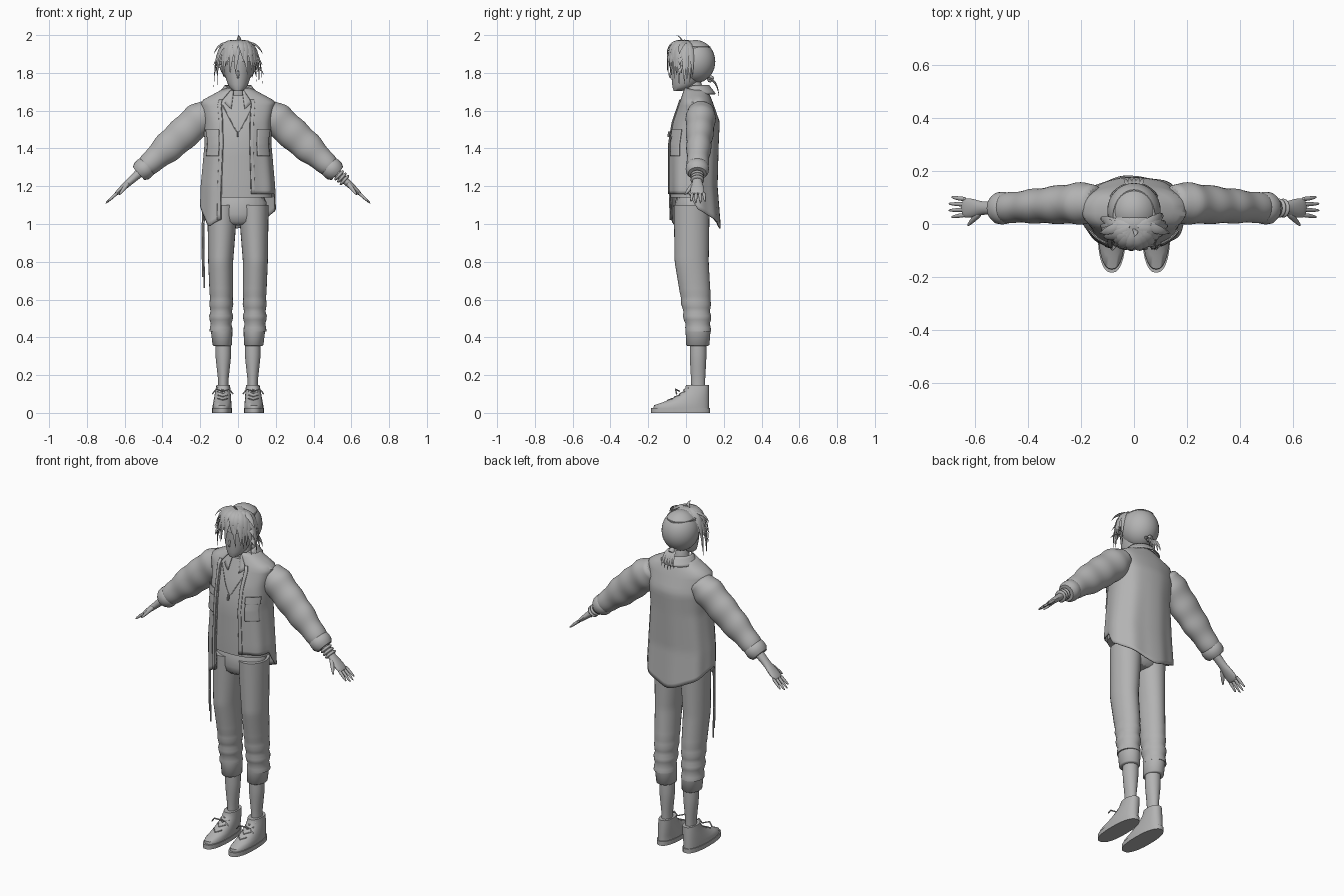
import bpy, bmesh, math, random
from mathutils import Vector

random.seed(4)
if "Cube" in bpy.data.objects:
    bpy.data.objects.remove(bpy.data.objects["Cube"], do_unlink=True)

clay = bpy.data.materials.new("plain_grey")
clay.use_nodes = True
grey = (0.45, 0.45, 0.45, 1)
clay.diffuse_color = grey
clay.node_tree.nodes["Principled BSDF"].inputs["Base Color"].default_value = grey
side_axis, depth_axis, up_axis = Vector((1, 0, 0)), Vector((0, 1, 0)), Vector((0, 0, 1))


def finish(name, bm, smooth_levels=0, thickness=0):
    bmesh.ops.recalc_face_normals(bm, faces=bm.faces)
    mesh = bpy.data.meshes.new(name)
    bm.to_mesh(mesh)
    bm.free()
    mesh.materials.append(clay)
    mesh.shade_smooth()
    mesh.set_sharp_from_angle(angle=math.radians(55))
    part = bpy.data.objects.new(name, mesh)
    bpy.context.collection.objects.link(part)
    if thickness:
        part.modifiers.new("thickness", "SOLIDIFY").thickness = thickness
    if smooth_levels:
        modifier = part.modifiers.new("smooth", "SUBSURF")
        modifier.levels = modifier.render_levels = smooth_levels


def squared(value, power):
    return math.copysign(abs(value) ** power, value)


def interpolate(table, position):
    """Values of a table at a position given by its first column."""
    if position <= table[0][0]:
        return table[0][1:]
    for low, high in zip(table, table[1:]):
        if position <= high[0]:
            blend = (position - low[0]) / (high[0] - low[0])
            return [a + (b - a) * blend for a, b in zip(low[1:], high[1:])]
    return table[-1][1:]


def steps(start, end, count):
    return [start + (end - start) * k / count for k in range(count + 1)]


def loft(bm, rings, sides=18, power=1):
    """Skin (centre, first axis, second axis) rings and cap both ends."""
    angles = [math.tau * k / sides for k in range(sides)]
    rows = [[bm.verts.new(centre + first * squared(math.cos(a), power)
                          + second * squared(math.sin(a), power)) for a in angles]
            for centre, first, second in rings]
    for lower, upper in zip(rows, rows[1:]):
        for k in range(sides):
            after = (k + 1) % sides
            bm.faces.new((lower[k], lower[after], upper[after], upper[k]))
    bm.faces.new(rows[0])
    bm.faces.new(rows[-1])


def stack(name, rows, mirror=1, smooth_levels=0, power=1, sides=28):
    """Upright body from rows of z, x, y, half width, half depth."""
    bm = bmesh.new()
    loft(bm, [(Vector((mirror * x, y, z)), side_axis * width, depth_axis * depth)
              for z, x, y, width, depth in rows], sides, power)
    finish(name, bm, smooth_levels)


def tube(bm, points, sizes, hint=depth_axis, sides=12):
    """Tube along points, sized along the hint axis and across it."""
    points = [Vector(p) for p in points]
    rings = []
    for i, (point, (along, across)) in enumerate(zip(points, sizes)):
        tangent = (points[min(i + 1, len(points) - 1)] - points[max(i - 1, 0)]).normalized()
        first = (hint - tangent * hint.dot(tangent)).normalized()
        rings.append((point, first * along, tangent.cross(first) * across))
    loft(bm, rings, sides)


def cord(bm, points, radius):
    tube(bm, points, [(radius, radius)] * len(points), Vector((0.3, 1, 0.2)), 6)


def lock(bm, root, bend, tip, width):
    """Tapered flat strand of hair on a quadratic curve."""
    root, bend, tip = Vector(root), Vector(bend), Vector(tip)
    spans = steps(0, 1, 6)
    points = [root * (1 - t) ** 2 + bend * 2 * t * (1 - t) + tip * t * t for t in spans]
    sizes = [(width * (1.03 - t * t), width * (1.03 - t) / 3) for t in spans]
    across = (tip - root).cross(bend - Vector((0, 0.02, 1.86)))
    tube(bm, points, sizes, across, 8)


def sheet(name, surface, columns, rows, thickness):
    bm = bmesh.new()
    grid = [[bm.verts.new(surface(i / columns, j / rows)) for i in range(columns + 1)]
            for j in range(rows + 1)]
    for lower, upper in zip(grid, grid[1:]):
        for i in range(columns):
            bm.faces.new((lower[i], lower[i + 1], upper[i + 1], upper[i]))
    finish(name, bm, 0, thickness)


# Torso: z, half width, front y, back y
torso = [(1, 0.2, -0.09, 0.18), (1.2, 0.195, -0.095, 0.165), (1.42, 0.176, -0.095, 0.172),
         (1.54, 0.18, -0.075, 0.178), (1.65, 0.198, -0.035, 0.14), (1.72, 0.07, -0.01, 0.11)]
# Shirt hem height by angle, counted from the front towards the left
hem = [(0, 1.16), (84, 1.16), (95, 1.08), (180, 0.975), (275, 1.1), (312, 0.985), (340, 1.03)]


def torso_point(angle, z, grow=0):
    width, front, back = interpolate(torso, z)
    sine, cosine = math.sin(math.radians(angle)), math.cos(math.radians(angle))
    return Vector(((width + grow) * squared(sine, 0.85),
                   (front + back) / 2 - ((back - front) / 2 + grow) * squared(cosine, 0.85), z))


def torso_patch(name, first_angle, last_angle, bottom, top, grow):
    sheet(name, lambda u, v: torso_point(first_angle + (last_angle - first_angle) * u,
                                         bottom + (top - bottom) * v, grow), 8, 20, 0.005)


def shirt(u, v):
    angle = 17 + 320 * u
    bottom = interpolate(hem, angle)[0]
    fold = (1 - v) * math.sin(angle / 7) / 250
    return torso_point(angle, bottom + (torso[-1][0] - bottom) * v, fold)


def collar(u, v):
    angle = math.radians(20 + 320 * u)
    drop = max(0, math.cos(angle)) ** 2
    radius = 0.07 + 0.035 * v
    return Vector((radius * math.sin(angle), 0.053 - radius * math.cos(angle),
                   1.735 - 0.035 * drop - v * (0.045 + 0.055 * drop)))


sheet("open_shirt", shirt, 72, 30, 0.006)
sheet("shirt_collar", collar, 36, 4, 0.006)
torso_patch("left_placket", 17, 23, 1.16, 1.66, 0.006)
torso_patch("right_placket", 331, 337, 1.02, 1.66, 0.006)
for side, angle in (("left", 30), ("right", 298)):
    torso_patch(side + "_pocket", angle, angle + 32, 1.36, 1.49, 0.006)
    torso_patch(side + "_pocket_flap", angle - 1, angle + 33, 1.46, 1.5, 0.01)

# Undershirt just inside the shirt
rows = []
for z in steps(1.14, 1.68, 10):
    width, front, back = interpolate(torso, z)
    rows.append((z, 0, (front + back) / 2, width - 0.014, (back - front) / 2 - 0.009))
stack("undershirt", rows, power=0.85, sides=32)

# Trousers, tapering to creased shins
stack("trouser_hips", [(0.99, 0, 0.03, 0.1, 0.075), (1.03, 0, 0.03, 0.156, 0.093),
                       (1.2, 0, 0.035, 0.162, 0.097)], smooth_levels=1)
leg = [(0.43, 0.09, 0.065, 0.058, 0.065), (0.62, 0.088, 0.05, 0.062, 0.08),
       (0.8, 0.092, 0.03, 0.066, 0.09), (1.1, 0.082, 0.03, 0.08, 0.095)]
trouser_rows = []
for z in steps(0.43, 1.1, 32):
    x, y, width, depth = interpolate(leg, z)
    crease = 0.005 * math.sin(z * 90) * max(0, 1 - abs(z - 0.5) * 6)
    trouser_rows.append((z, x, y, width + crease, depth + crease))
cuff_rows = [(0.355, 0.083, 0.062, 0.045, 0.055), (0.36, 0.083, 0.062, 0.052, 0.062),
             (0.44, 0.087, 0.064, 0.057, 0.066)]
calf_rows = []
for z in steps(0.1, 0.4, 10):
    muscle = 0.014 * min(1, max(0, (z - 0.17) * 8))
    calf_rows.append((z, 0.078, 0.064, 0.027 + muscle, 0.037 + muscle / 2))

# Shoe upper: the heel stays put while the front climbs back to the ankle
sole_rows = [(z, 0.084, -0.028, 0.053, 0.156) for z in (0, 0.025)]
shoe_rows = [(0.025, 0.084, -0.025, 0.05, 0.147)]
for t in steps(0, 1, 7):
    heel, front = 0.122, -0.17 * (1 - t) ** 2
    shoe_rows.append((0.04 + 0.108 * t, 0.084 - 0.006 * t, (heel + front) / 2,
                      0.05 - 0.014 * t, (heel - front) / 2))


def arm_point(mirror, x, y=None):
    """Point at distance x on the straight line of the lowered arm."""
    if y is None:
        y = 0.06 + 0.06 * max(0, 0.5 - x)
    return Vector((mirror * x, y, 1.29 - 0.9 * (x - 0.5)))


def band(bm, mirror, start, end, radius):
    """Rounded ring of cloth or metal around the arm."""
    places = steps(start, end, 4)
    tube(bm, [arm_point(mirror, x, 0.06) for x in places],
         [(radius * k, radius * k * 0.95) for k in (0.8, 1, 1.03, 1, 0.8)], sides=20)


# Half width and thickness by distance out along the arm
sleeve = [(0.14, 0.07, 0.06), (0.2, 0.08, 0.09), (0.36, 0.067, 0.084), (0.5, 0.055, 0.052)]
hand = [(0.48, 0.03, 0.03), (0.57, 0.025, 0.02), (0.62, 0.04, 0.016), (0.65, 0.036, 0.01)]

for side, mirror in (("left", 1), ("right", -1)):
    stack(side + "_trouser_leg", trouser_rows, mirror)
    stack(side + "_trouser_cuff", cuff_rows, mirror)
    stack(side + "_calf", calf_rows, mirror)
    stack(side + "_shoe_sole", sole_rows, mirror, power=0.85)
    stack(side + "_shoe", shoe_rows, mirror, power=0.88)

    # Crossed laces and a bow
    bm = bmesh.new()
    middle = mirror * 0.081
    for slant in (1, -1):
        for t in steps(0.25, 0.75, 3):
            y, z = 0.004 - 0.17 * (1 - t) ** 2, 0.04 + 0.108 * t
            cord(bm, [(middle - 0.027 * slant, y + 0.02, z - 0.005), (middle, y - 0.006, z),
                      (middle + 0.027 * slant, y + 0.02, z + 0.01)], 0.003)
        cord(bm, [(middle, -0.035, 0.115), (middle + slant * 0.035, -0.055, 0.125),
                  (middle + slant * 0.055, -0.05, 0.1)], 0.004)
    finish(side + "_laces", bm)

    # Creased sleeve and its rolled cuff
    bm = bmesh.new()
    places = steps(0.14, 0.5, 18)
    creases = [0.003 * math.sin(x * 70) for x in places]
    tube(bm, [arm_point(mirror, x) for x in places],
         [[size + crease for size in interpolate(sleeve, x)]
          for x, crease in zip(places, creases)], sides=20)
    finish(side + "_sleeve", bm, 1)
    bm = bmesh.new()
    band(bm, mirror, 0.47, 0.526, 0.06)
    finish(side + "_sleeve_cuff", bm)

    # Forearm, palm, spread fingers and thumb
    bm = bmesh.new()
    places = steps(0.48, 0.65, 9)
    tube(bm, [arm_point(mirror, x, 0.06) for x in places],
         [interpolate(hand, x) for x in places])
    for finger in range(4):
        spread = finger - 1.5
        reach = 0.705 - 0.006 * spread ** 2
        tube(bm, [arm_point(mirror, x, 0.064 + spread * x_spread)
                  for x, x_spread in ((0.63, 0.02), (0.67, 0.022), (reach, 0.026))],
             [(size, size) for size in (0.01, 0.009, 0.004)], sides=8)
    tube(bm, [arm_point(mirror, 0.58 + 0.05 * t, 0.045 - 0.053 * t) - up_axis * 0.02 * t
              for t in steps(0, 1, 3)],
         [(size, size) for size in (0.014, 0.013, 0.01, 0.004)], up_axis, 8)
    finish(side + "_forearm_and_hand", bm, 1)

bm = bmesh.new()
for start in (0.53, 0.544, 0.558):
    band(bm, 1, start, start + 0.011, 0.035)
finish("left_bracelets", bm)

# Cords hanging at the right hip, and the necklace
bm = bmesh.new()
for x, end in ((-0.186, 0.72), (-0.178, 0.66)):
    cord(bm, [(x, 0, 1.12), (x - 0.004, 0, 0.9), (x, 0, end)], 0.004)
finish("hip_cords", bm)
bm = bmesh.new()
for mirror in (1, -1):
    cord(bm, [torso_point(mirror * 28 * t, 1.48 + 0.19 * t, -0.006) for t in steps(0, 1, 8)], 0.002)
cord(bm, [(0, -0.09, 1.49), (0, -0.092, 1.46)], 0.006)
finish("necklace", bm)

# Neck, and a face widening upwards from the chin
stack("neck", [(1.62, 0, 0.05, 0.06, 0.05), (1.69, 0, 0.045, 0.043, 0.043),
               (1.78, 0, 0.04, 0.04, 0.045)], smooth_levels=1)
rows = []
for t in steps(0.01, 1, 14):
    growth = min(1, t / 0.6) ** 0.3
    depth = 0.105 * growth ** 1.2
    rows.append((1.703 + 0.237 * t, 0, depth - 0.06 - 0.02 * growth, 0.08 * growth, depth))
stack("face", rows)
bm = bmesh.new()
tube(bm, [(0, -0.076, 1.815), (0, -0.088, 1.785), (0, -0.08, 1.77)],
     [(0.005, 0.004), (0.009, 0.009), (0.004, 0.004)], side_axis, 8)
finish("nose", bm, 1)

# Smooth swept-back hair, and the fuller dome in front of it
bm = bmesh.new()
bmesh.ops.create_uvsphere(bm, u_segments=32, v_segments=20, radius=1)
bmesh.ops.scale(bm, vec=(0.101, 0.105, 0.114), verts=bm.verts)
bmesh.ops.translate(bm, vec=(0, 0.05, 1.86), verts=bm.verts)
finish("back_hair", bm)
stack("front_hair", [(1.86 + 0.115 * math.sin(a), 0, 0, 0.104 * math.cos(a), 0.086 * math.cos(a))
                     for a in steps(0, 1.45, 8)])

# Fringe in two layers, side tufts and loose strands on top
bm = bmesh.new()
for layer in range(2):
    for k in range(13):
        angle = math.radians(17 * (k - 6) + 8 * layer)
        x, y = math.sin(angle), -math.cos(angle)
        tip_z = 1.8 - 0.07 * x * x + 0.045 * layer + random.uniform(-0.015, 0.02)
        lock(bm, (0.02 * x, -0.02, 1.968), (0.125 * x, 0.115 * y, 1.965 + 0.01 * layer),
             (0.115 * x + random.uniform(-0.02, 0.02), 0.098 * y, tip_z), 0.021)
for mirror in (1, -1):
    for z in (1.9, 1.84, 1.79):
        lock(bm, (mirror * 0.06, -0.01, z + 0.06), (mirror * 0.11, -0.03, z + 0.05),
             (mirror * random.uniform(0.125, 0.138), -0.035, z), 0.018)
lock(bm, (0, -0.02, 1.96), (0.012, -0.025, 1.99), (0, -0.05, 2), 0.012)
finish("hair_locks", bm)

# Short ponytail with its tie
bm = bmesh.new()
for k in range(-2, 3):
    lock(bm, (0.005 * k, 0.115, 1.77), (0.012 * k, 0.165, 1.765),
         (0.02 * k, 0.175, 1.67 + 0.008 * abs(k)), 0.015)
tube(bm, [(0, 0.12, 1.775), (0, 0.13, 1.768), (0, 0.14, 1.76)],
     [(radius, radius) for radius in (0.014, 0.02, 0.014)], side_axis)
finish("ponytail", bm)
